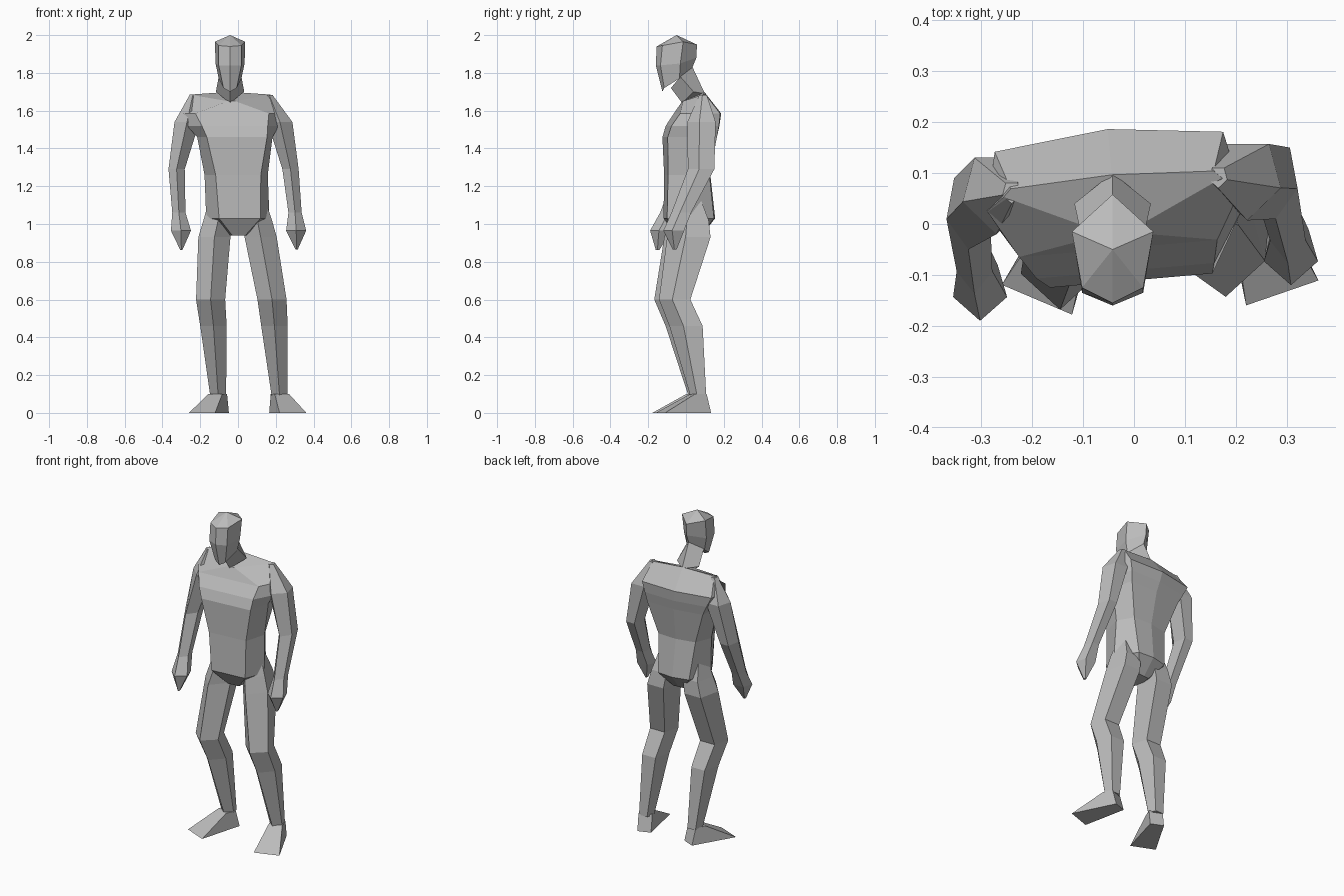
import bpy, bmesh, math
from mathutils import Matrix, Vector

cube = bpy.data.objects.get("Cube")
if cube:
    bpy.data.objects.remove(cube, do_unlink=True)

GREY = (0.5, 0.5, 0.5, 1.0)
grey = bpy.data.materials.new("plain grey")
grey.use_nodes = True
grey.diffuse_color = GREY
grey.node_tree.nodes["Principled BSDF"].inputs["Base Color"].default_value = GREY


def loft(name, rings, matrix=Matrix()):
    """Skin a stack of equal-length point rings, cap both ends, keep facets flat."""
    bm = bmesh.new()
    loops = [[bm.verts.new(matrix @ Vector(p)) for p in ring] for ring in rings]
    count = len(loops[0])
    for low, high in zip(loops, loops[1:]):
        for i in range(count):
            j = (i + 1) % count
            bm.faces.new((low[i], low[j], high[j], high[i]))
    bm.faces.new(loops[0])
    bm.faces.new(loops[-1])
    bmesh.ops.remove_doubles(bm, verts=bm.verts, dist=0.0005)
    bmesh.ops.recalc_face_normals(bm, faces=bm.faces)
    mesh = bpy.data.meshes.new(name)
    bm.to_mesh(mesh)
    bm.free()
    mesh.materials.append(grey)
    obj = bpy.data.objects.new(name, mesh)
    bpy.context.collection.objects.link(obj)


def mirrored(half, lean=0):
    """Close a half ring of (x, y, z) points across its midline, then lean it in x."""
    ring = half + [(-x, y, z) for x, y, z in reversed(half) if x > 0]
    return [(x + lean, y, z) for x, y, z in ring]


def limb(name, centres, radii):
    """Five-sided limb: one front ridge, two sides, two back corners."""
    section = [(0, -1), (1, -0.15), (0.65, 1), (-0.65, 1), (-1, -0.15)]
    rings = [[(x + u * rx, y + v * ry, z) for u, v in section]
             for (x, y, z), (rx, ry) in zip(centres, radii)]
    loft(name, rings)


def foot(name, heel, angle):
    """Wedge from a raised ankle down to a wide flat toe edge."""
    sole = [(-0.04, 0, 0), (0.04, 0, 0), (0.075, -0.27, 0), (-0.075, -0.27, 0)]
    top = [(-0.04, -0.025, 0.1), (0.04, -0.025, 0.1),
           (0.04, -0.09, 0.1), (-0.04, -0.09, 0.1)]
    place = Matrix.Translation(heel) @ Matrix.Rotation(math.radians(angle), 4, "Z")
    loft(name, [sole, top], place)


# Torso: height, sideways lean, then half width and depth of the
# front, side and back corners and the depth of the spine
torso_levels = [
    (0.94, 0.0, (0.035, -0.05), (0.05, 0.01), (0.035, 0.08), (0, 0.08)),
    (1.03, 0.0, (0.11, -0.11), (0.168, 0.01), (0.1, 0.14), (0, 0.155)),
    (1.26, -0.008, (0.12, -0.105), (0.168, 0.02), (0.12, 0.115), (0, 0.13)),
    (1.46, -0.015, (0.16, -0.11), (0.2, 0.02), (0.18, 0.15), (0, 0.165)),
    (1.52, -0.025, (0.175, -0.09), (0.245, 0.02), (0.2, 0.16), (0, 0.18)),
    (1.585, -0.035, (0.195, -0.045), (0.25, 0.05), (0.225, 0.165), (0, 0.19)),
]
torso = [mirrored([(x, y, z) for x, y in corners], lean)
         for z, lean, *corners in torso_levels]
collar = [(0.02, -0.015, 1.65), (0.215, 0.075, 1.685), (0.2, 0.09, 1.685), (0, 0.1, 1.7)]
torso.append(mirrored(collar, -0.035))
loft("torso", torso, Matrix.Rotation(math.radians(5), 4, "Z"))

# Neck and head share the same midline
midline = Matrix.Translation((-0.042, 0, 0))
neck = [
    [(0, -0.02, 1.64), (0.075, 0.04, 1.7), (0, 0.1, 1.69)],
    [(0, -0.08, 1.72), (0.06, -0.03, 1.78), (0, 0.035, 1.83)],
]
loft("neck", [mirrored(half) for half in neck], midline)

head = [
    [(0, -0.125, 1.7), (0.035, -0.115, 1.72), (0.06, -0.035, 1.77), (0, 0.03, 1.82)],
    [(0, -0.16, 1.84), (0.06, -0.135, 1.84), (0.077, -0.03, 1.85), (0, 0.055, 1.88)],
    [(0, -0.155, 1.94), (0.06, -0.125, 1.945), (0.08, -0.015, 1.965), (0, 0.058, 1.95)],
]
head_rings = [mirrored(half) for half in head]
crown = [(0, -0.05, 2.0)] * len(head_rings[0])
loft("head", head_rings + [crown], midline)

# Arms: shoulder, upper arm, elbow, wrist, hand, fingertip
arm_radii = [(0.018, 0.02), (0.066, 0.075), (0.043, 0.07),
             (0.035, 0.052), (0.053, 0.055), (0.006, 0.01)]
limb("right_arm", [(-0.24, 0.06, 1.68), (-0.27, 0.055, 1.54), (-0.325, 0.02, 1.29),
                   (-0.313, -0.085, 1.06), (-0.302, -0.135, 0.965),
                   (-0.3, -0.15, 0.863)], arm_radii)
limb("left_arm", [(0.165, 0.09, 1.683), (0.222, 0.082, 1.54), (0.278, 0.08, 1.29),
                  (0.302, -0.025, 1.06), (0.308, -0.065, 0.965),
                  (0.31, -0.06, 0.865)], arm_radii)

# Legs: hip socket, hip, thigh, knee, calf, ankle
leg_radii = [(0.04, 0.05), (0.078, 0.1), (0.085, 0.115),
             (0.077, 0.083), (0.07, 0.088), (0.042, 0.042)]
limb("right_leg", [(-0.11, 0.02, 1.14), (-0.105, 0.01, 1.02), (-0.125, 0.0, 0.93),
                   (-0.145, -0.085, 0.6), (-0.13, -0.02, 0.46),
                   (-0.105, 0.055, 0.09)], leg_radii)
limb("left_leg", [(0.1, 0.025, 1.14), (0.102, 0.02, 1.02), (0.12, 0.015, 0.93),
                  (0.18, -0.06, 0.6), (0.193, 0.0, 0.46),
                  (0.22, 0.065, 0.09)], leg_radii)

# Feet turn outwards
foot("right_foot", (-0.085, 0.1, 0), -23)
foot("left_foot", (0.203, 0.12, 0), 19)
